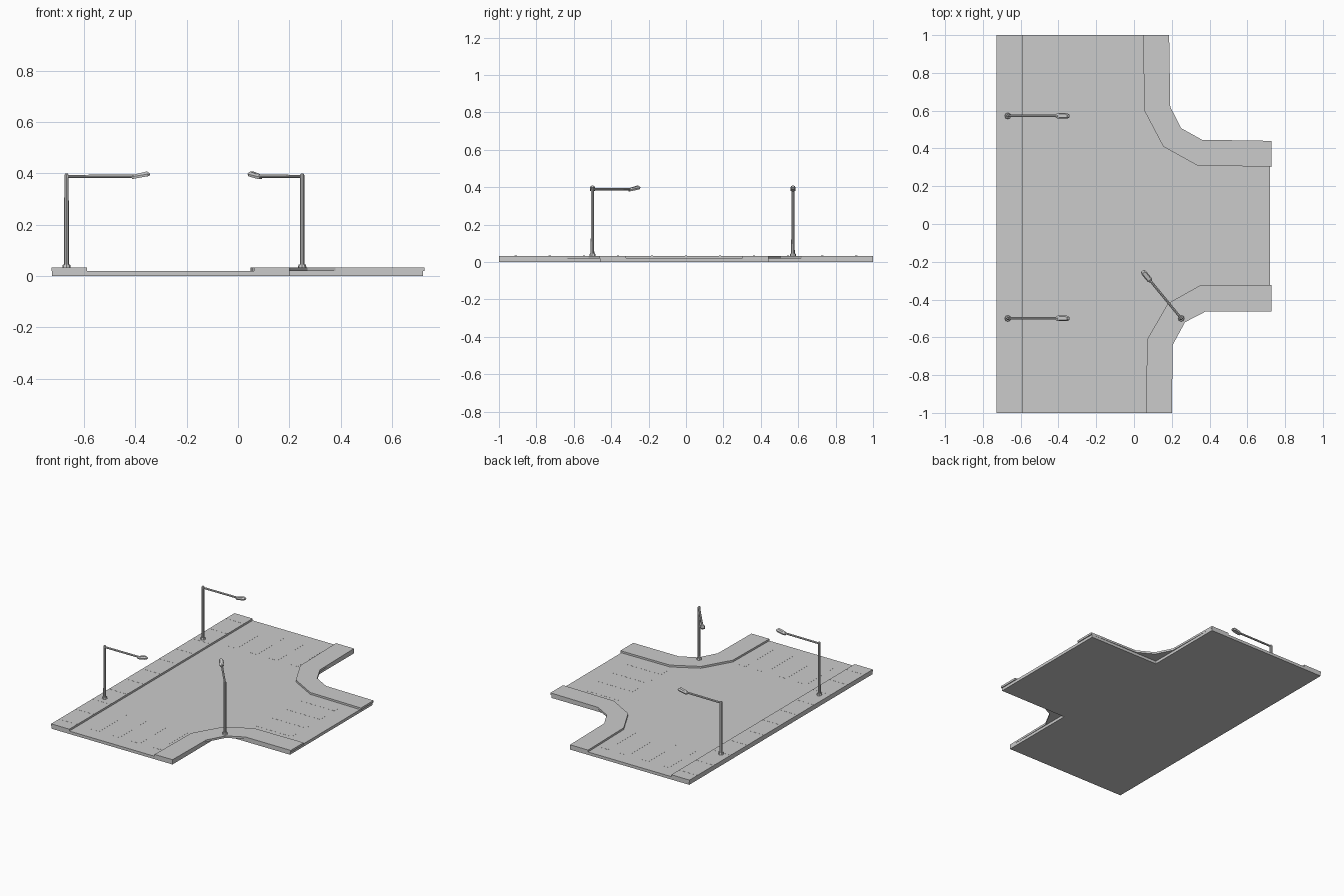
import bpy, bmesh, math
from mathutils import Matrix, Vector

if "Cube" in bpy.data.objects:
    bpy.data.objects.remove(bpy.data.objects["Cube"])

ROAD_Z, WALK_Z = 0.02, 0.033


def finish(bm, name):
    bmesh.ops.recalc_face_normals(bm, faces=bm.faces)
    me = bpy.data.meshes.new(name)
    bm.to_mesh(me)
    bm.free()
    ob = bpy.data.objects.new(name, me)
    bpy.context.collection.objects.link(ob)
    return ob


def prism(name, outline, z0, z1):
    bm = bmesh.new()
    face = bm.faces.new([bm.verts.new((x, y, z0)) for x, y in outline])
    up = bmesh.ops.extrude_face_region(bm, geom=[face])["geom"]
    bmesh.ops.translate(bm, vec=(0, 0, z1 - z0),
                        verts=[v for v in up if isinstance(v, bmesh.types.BMVert)])
    # extrude_face_region keeps or drops the source face; close the bottom if needed
    edges = [e for e in bm.edges if e.is_boundary]
    if edges:
        bmesh.ops.contextual_create(bm, geom=edges)
    return finish(bm, name)


def slab(name, x0, x1, y0, y1, z0, z1):
    return prism(name, [(x0, y0), (x1, y0), (x1, y1), (x0, y1)], z0, z1)


# T-shaped road slab with square inner corners
prism("road_slab", [(-0.725, -1), (0.2, -1), (0.2, -0.46), (0.72, -0.46),
                    (0.72, 0.44), (0.186, 0.44), (0.186, 1), (-0.725, 1)], 0, ROAD_Z)

# straight pavement on the closed side
slab("straight_pavement", -0.727, -0.588, -1, 1, ROAD_Z - 0.001, WALK_Z)

# curved corner pavements, overhanging the slab at the inner corners
prism("front_corner_pavement",
      [(0.063, -1), (0.2, -1), (0.205, -0.64), (0.27, -0.52), (0.38, -0.463), (0.727, -0.463),
       (0.727, -0.322), (0.35, -0.325), (0.18, -0.42), (0.07, -0.61)], ROAD_Z - 0.001, WALK_Z)
prism("back_corner_pavement",
      [(0.048, 1), (0.055, 0.6), (0.155, 0.41), (0.335, 0.31), (0.727, 0.303),
       (0.727, 0.44), (0.36, 0.446), (0.25, 0.507), (0.192, 0.62), (0.186, 1)],
      ROAD_Z - 0.001, WALK_Z)

# paving joints across the straight pavement
for i in range(11):
    y = -0.91 + i * 0.182
    slab("paving_joint", -0.726, -0.589, y - 0.006, y + 0.006, WALK_Z - 0.001, WALK_Z + 0.0006)

# crossing stripes on the three road arms
for i in range(4):
    x = -0.5 + i * 0.155
    for y in (-0.75, 0.75):
        slab("crossing_stripe", x, x + 0.07, y - 0.15, y + 0.15, ROAD_Z - 0.001, ROAD_Z + 0.0005)
    y = -0.27 + i * 0.155
    slab("crossing_stripe", 0.33, 0.6, y, y + 0.07, ROAD_Z - 0.001, ROAD_Z + 0.0005)


# street lamps
def tube(bm, p0, p1, r0, r1, sides=8):
    p0, p1 = Vector(p0), Vector(p1)
    rot = (p1 - p0).to_track_quat('Z', 'Y').to_matrix().to_4x4()
    bmesh.ops.create_cone(bm, cap_ends=True, segments=sides, radius1=r0, radius2=r1,
                          depth=(p1 - p0).length,
                          matrix=Matrix.Translation((p0 + p1) / 2) @ rot)


def lamp_head(bm):
    # tapered shell: stacked eight-sided outlines, tilted upwards
    shape = [(0, 0.5), (0.15, 1), (0.84, 1), (1, 0.55)]
    outline = [(u, s) for u, s in shape] + [(u, -s) for u, s in reversed(shape)]
    rings = []
    for z, k in ((-0.009, 0.9), (0.0, 1.0), (0.009, 0.65)):
        ring = []
        for u, s in outline:
            ring.append(bm.verts.new((0.252 + 0.037 + (u - 0.5) * 0.074 * k,
                                      s * 0.0145 * k,
                                      0.393 + z + (u - 0.5) * 0.012)))
        rings.append(ring)
    n = len(outline)
    for a, b in zip(rings, rings[1:]):
        for i in range(n):
            bm.faces.new((a[i], a[(i + 1) % n], b[(i + 1) % n], b[i]))
    bm.faces.new(rings[0])
    bm.faces.new(rings[-1])


def lamp(x, y, angle):
    for name in ("lamp_base", "lamp_pole", "lamp_arm", "lamp_head"):
        bm = bmesh.new()
        if name == "lamp_base":
            tube(bm, (0, 0, WALK_Z - 0.001), (0, 0, 0.046), 0.017, 0.014)
        elif name == "lamp_pole":
            tube(bm, (0, 0, 0.04), (0, 0, 0.394), 0.0095, 0.0085)
            tube(bm, (0, 0, 0.394), (0, 0, 0.4), 0.0085, 0.004)
        elif name == "lamp_arm":
            tube(bm, (0, 0, 0.388), (0.262, 0, 0.389), 0.0065, 0.0065)
        else:
            lamp_head(bm)
        ob = finish(bm, name)
        ob.location = (x, y, 0)
        ob.rotation_euler.z = angle


lamp(-0.668, 0.572, 0)
lamp(-0.668, -0.5, 0)
lamp(0.25, -0.5, math.atan2(0.25, -0.205))
